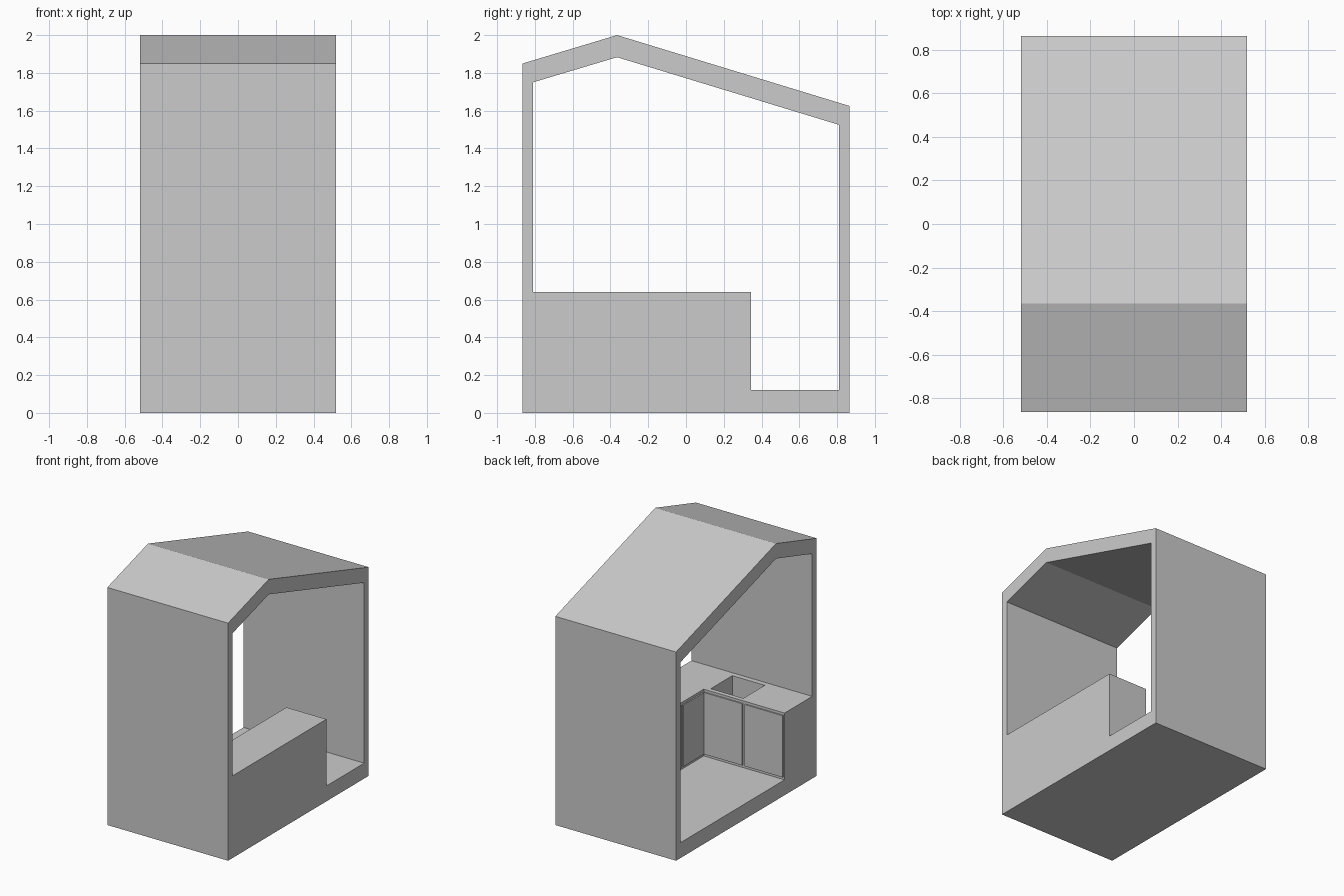
import bpy, bmesh
from mathutils import Vector

if "Cube" in bpy.data.objects:
    bpy.data.objects.remove(bpy.data.objects["Cube"])

W = 0.52                    # half width of the room section
FLOOR, TOP = 0.12, 0.64     # floor level, worktop level
FRONT, RUN_F = -0.81, -0.47 # inside of front wall, face of front cabinets
RUN_R, END = 0.176, 0.345   # face and end of right-hand cabinets


def finish(name, bm):
    bmesh.ops.recalc_face_normals(bm, faces=bm.faces[:])
    mesh = bpy.data.meshes.new(name)
    bm.to_mesh(mesh)
    bm.free()
    obj = bpy.data.objects.new(name, mesh)
    bpy.context.collection.objects.link(obj)
    return obj


def box(name, lo, hi):
    bm = bmesh.new()
    bmesh.ops.create_cube(bm, size=1)
    for v in bm.verts:
        v.co = Vector([lo[i] if v.co[i] < 0 else hi[i] for i in range(3)])
    return finish(name, bm)


# House shell: front wall, pitched roof, back wall and floor as one open tube
outer = [(-0.865, 0), (-0.865, 1.85), (-0.365, 2.0), (0.865, 1.625), (0.865, 0)]
inner = [(FRONT, FLOOR), (FRONT, 1.75), (-0.365, 1.883), (0.81, 1.525), (0.81, FLOOR)]
bm = bmesh.new()
rings = [[bm.verts.new((x, y, z)) for y, z in pts]
         for x, pts in ((-W, outer), (W, outer), (W, inner), (-W, inner))]
for r in range(4):
    a, b = rings[r], rings[(r + 1) % 4]
    for i in range(5):
        j = (i + 1) % 5
        bm.faces.new((a[i], a[j], b[j], b[i]))
finish("house_shell", bm)

# L-shaped kitchen counter
plan = [(-W, FRONT), (W, FRONT), (W, END), (RUN_R, END), (RUN_R, RUN_F), (-W, RUN_F)]
bm = bmesh.new()
base = bm.faces.new([bm.verts.new((x, y, FLOOR)) for x, y in plan])
up = bmesh.ops.extrude_face_region(bm, geom=[base], use_keep_orig=True)["geom"]
bmesh.ops.translate(bm, vec=(0, 0, TOP - FLOOR),
                    verts=[g for g in up if isinstance(g, bmesh.types.BMVert)])
counter = finish("kitchen_counter", bm)

# Sink basin cut into the front run
cutter = box("sink_cutter", (-0.14, -0.77, 0.44), (0.14, -0.505, 0.8))
cutter.hide_render = True
cutter.display_type = 'WIRE'
cut = counter.modifiers.new("sink", 'BOOLEAN')
cut.operation = 'DIFFERENCE'
cut.solver = 'EXACT'
cut.object = cutter

# Cabinet doors: two on the front run, three on the right run
GAP, THICK = 0.01, 0.01
z0, z1 = FLOOR + 0.02, TOP - 0.02
step = (RUN_R + W) / 2
for i in range(2):
    x = -W + i * step
    box(f"front_door_{i + 1}", (x + GAP, RUN_F, z0), (x + step - GAP, RUN_F + THICK, z1))
step = (END - RUN_F) / 3
for i in range(3):
    y = RUN_F + i * step
    box(f"right_door_{i + 1}", (RUN_R - THICK, y + GAP, z0), (RUN_R, y + step - GAP, z1))
